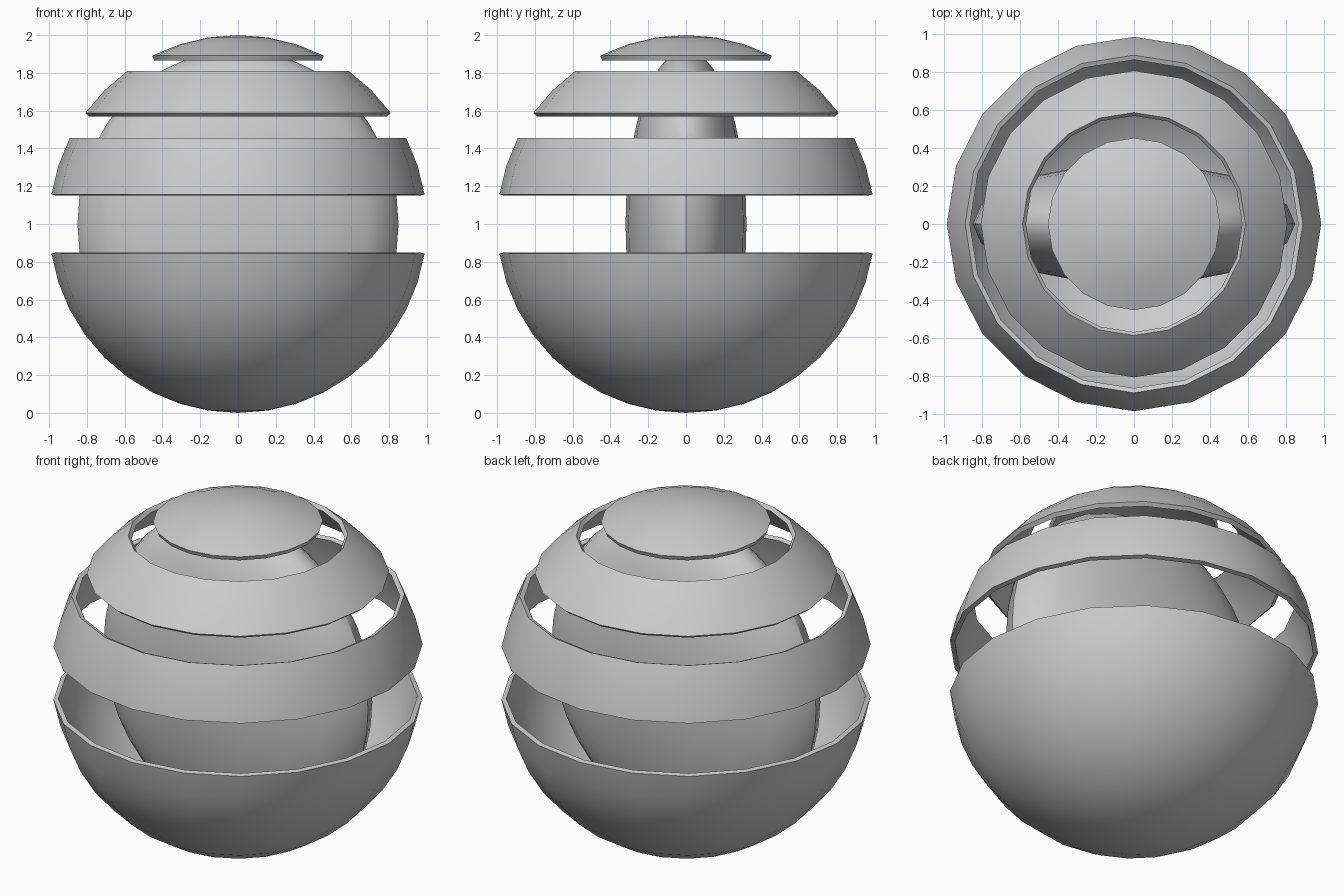
import bpy, bmesh
from math import asin, degrees, radians

if "Cube" in bpy.data.objects:
    bpy.data.objects.remove(bpy.data.objects["Cube"])

SIDES = 20   # segments around and rings pole to pole (9 degrees each)


def finish(name, bm, location):
    mesh = bpy.data.meshes.new(name)
    bm.to_mesh(mesh)
    bm.free()
    ob = bpy.data.objects.new(name, mesh)
    bpy.context.collection.objects.link(ob)
    ob.location = location
    bpy.ops.object.select_all(action='DESELECT')
    ob.select_set(True)
    bpy.context.view_layer.objects.active = ob
    return ob


def sphere():
    bm = bmesh.new()
    bmesh.ops.create_uvsphere(bm, u_segments=SIDES, v_segments=SIDES, radius=1)
    return bm


def shell_slice(name, low, high):
    """Keep the part of a thin unit sphere between two latitudes."""
    bm = sphere()
    drop = []
    for v in bm.verts:
        lat = degrees(asin(max(-1, min(1, v.co.z))))
        if not low - 1 < lat < high + 1:
            drop.append(v)
    bmesh.ops.delete(bm, geom=drop, context='VERTS')
    ob = finish(name, bm, (0, 0, 1))
    solid = ob.modifiers.new("thickness", 'SOLIDIFY')
    solid.thickness = 0.027
    solid.offset = -1
    bpy.ops.object.modifier_apply(modifier=solid.name)
    bpy.ops.object.shade_smooth_by_angle(angle=radians(30))


# Outer shell: bowl, two bands and a cap with open gaps between them
shell_slice("lower_bowl", -90, -9)
shell_slice("middle_band", 9, 27)
shell_slice("upper_band", 36, 54)
shell_slice("top_cap", 63, 90)

# Flattened core inside the shell
bm = sphere()
bmesh.ops.scale(bm, vec=(0.85, 0.32, 0.922), verts=bm.verts)
finish("inner_core", bm, (0, 0, 1))
bpy.ops.object.shade_smooth_by_angle(angle=radians(40))
